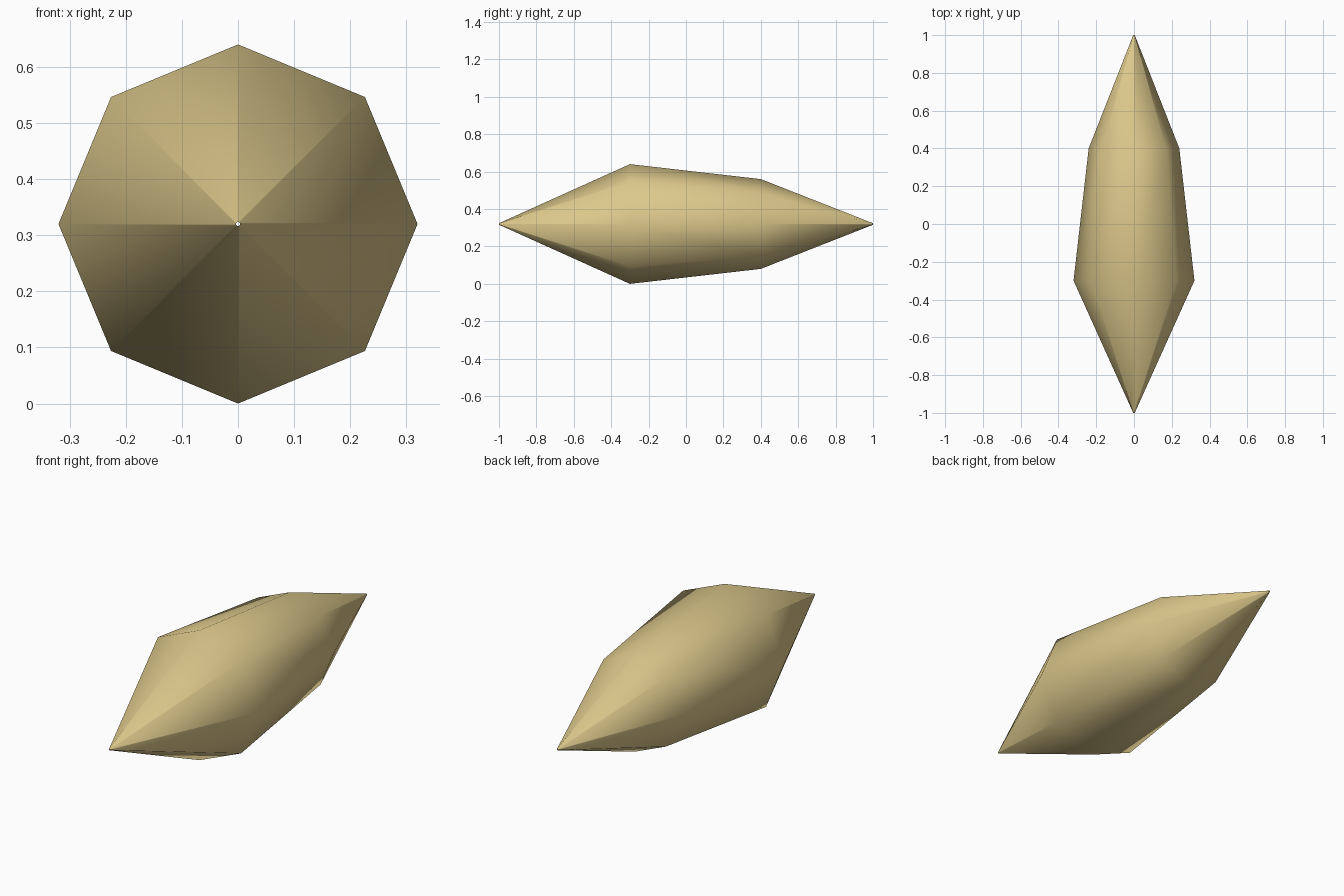
import bpy, bmesh
from math import sin, cos, tau

cube = bpy.data.objects.get("Cube")
if cube:
    bpy.data.objects.remove(cube)

SIDES = 8
CENTRE_Z = 0.32
# Profile along the length: (y, radius), with tiny open tips
PROFILE = [(-1.0, 0.004), (-0.3, 0.32), (0.4, 0.24), (1.0, 0.004)]

# Material
sand = bpy.data.materials.new("sand_yellow")
colour = (0.72, 0.58, 0.26, 1)
sand.diffuse_color = colour
sand.use_nodes = True
sand.node_tree.nodes["Principled BSDF"].inputs["Base Color"].default_value = colour

# Spindle body: rings joined by quads
bm = bmesh.new()
rings = [[bm.verts.new((r * sin(tau * i / SIDES), y, CENTRE_Z + r * cos(tau * i / SIDES)))
          for i in range(SIDES)] for y, r in PROFILE]
for a, b in zip(rings, rings[1:]):
    for i in range(SIDES):
        j = (i + 1) % SIDES
        face = bm.faces.new((a[i], a[j], b[j], b[i]))
        face.smooth = True
bmesh.ops.recalc_face_normals(bm, faces=bm.faces)

mesh = bpy.data.meshes.new("spindle_body")
bm.to_mesh(mesh)
bm.free()
mesh.materials.append(sand)
body = bpy.data.objects.new("spindle_body", mesh)
bpy.context.collection.objects.link(body)
